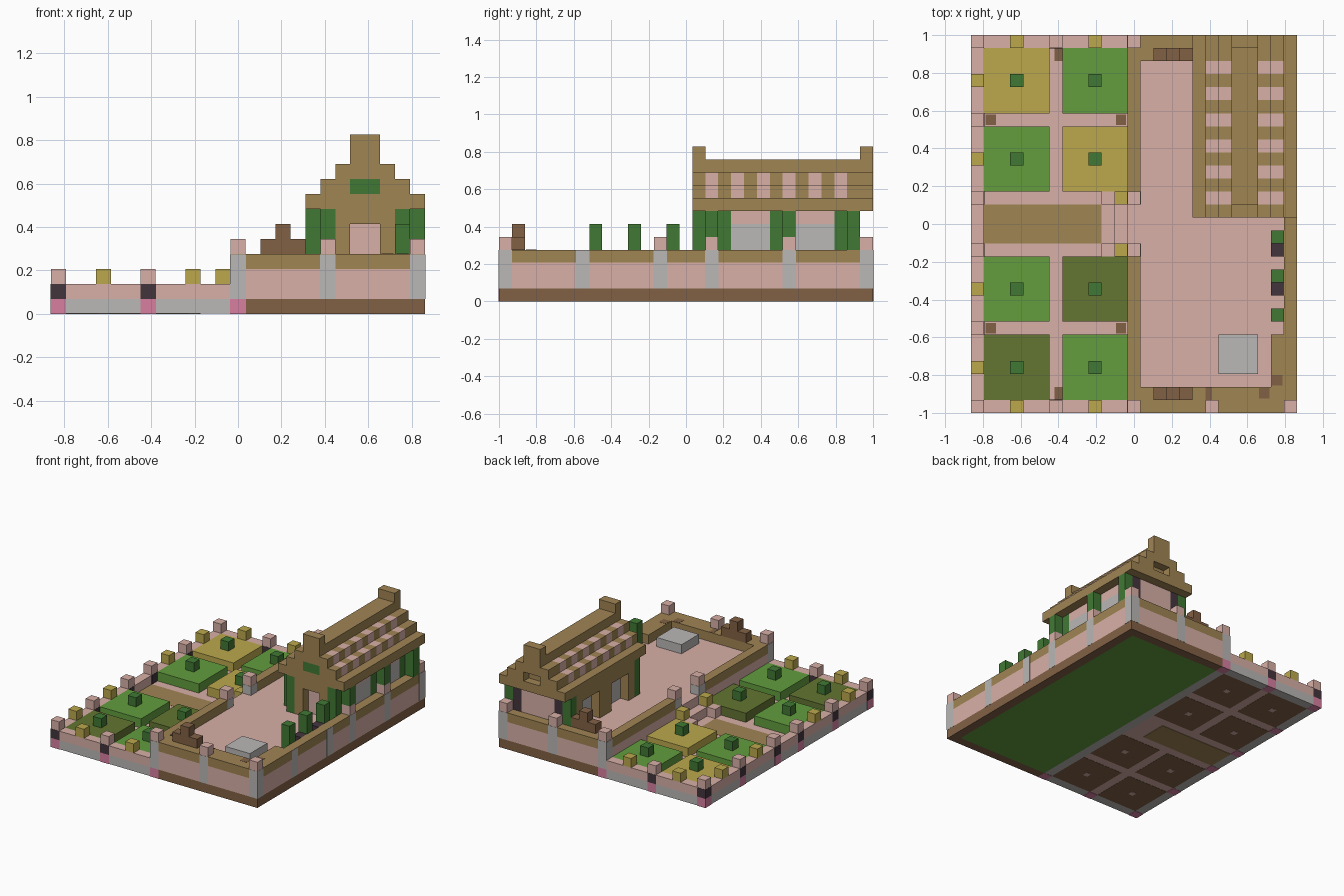
import bpy
import bmesh
from mathutils import Vector

cube = bpy.data.objects.get("Cube")
if cube:
    bpy.data.objects.remove(cube)

UNIT = 2 / 29                      # one block
ORIGIN = Vector((-12.5, -14.5, 0))
EDGE = 0.02                        # tiny overlap so posts sit proud of walls


def material(name, rgb):
    col = [((c / 255 + 0.055) / 1.055) ** 2.4 for c in rgb] + [1]
    m = bpy.data.materials.new(name)
    m.use_nodes = True
    m.diffuse_color = col
    m.node_tree.nodes["Principled BSDF"].inputs["Base Color"].default_value = col
    return m


pink = material("pink_stone", (216, 176, 167))
tan = material("tan_wood", (160, 133, 84))
brown = material("dark_brown", (130, 97, 69))
green = material("leaf_green", (99, 157, 62))
olive = material("olive_green", (99, 117, 50))
yellow = material("yellow", (188, 169, 77))
forest = material("forest_green", (64, 121, 52))
grey = material("grey_stone", (186, 184, 183))
dark = material("charcoal", (67, 53, 61))
magenta = material("magenta", (215, 127, 160))


def blocks(name, mat, boxes):
    """One object from boxes given as (x0, x1, y0, y1, z0, z1) in blocks."""
    bm = bmesh.new()
    for x0, x1, y0, y1, z0, z1 in boxes:
        made = bmesh.ops.create_cube(bm, size=1)["verts"]
        for v in made:
            corner = Vector((x1 if v.co.x > 0 else x0,
                             y1 if v.co.y > 0 else y0,
                             z1 if v.co.z > 0 else z0))
            v.co = (corner + ORIGIN) * UNIT
    mesh = bpy.data.meshes.new(name)
    bm.to_mesh(mesh)
    bm.free()
    mesh.materials.append(mat)
    bpy.context.collection.objects.link(bpy.data.objects.new(name, mesh))


def cells(spots, z0, z1, grow=0.0):
    return [(x - grow, x + 1 + grow, y - grow, y + 1 + grow, z0, z1) for x, y in spots]


FRONT, BACK, MID, RIGHT = 0, 28, 12, 24
posts_y = (0, 6, 12, 16, 22, 28)

# Garden floor, walls and central path
blocks("garden_floor", pink, [(1, 12, 1, 28, 2 * EDGE, 1)])
blocks("garden_path", tan, [(1, 10, 13, 16, 0, 1 + EDGE)])
outline = [(0, 1, 0, 29), (1, 12, 0, 1), (1, 12, 28, 29)]
blocks("garden_wall_base", grey, [w + (EDGE, 1) for w in outline])
blocks("garden_wall", pink, [w + (1, 2) for w in outline])

# Garden posts
garden_posts = [(0, y) for y in posts_y] + [(6, FRONT), (6, BACK)]
blocks("garden_post_feet", magenta, cells(garden_posts, 0, 1, EDGE))
blocks("garden_post_shafts", dark, cells(garden_posts, 1, 2, EDGE))
blocks("garden_post_caps", pink, cells(garden_posts, 2, 3))

# Yellow lamps along the garden walls and beside the stairs
rows = (3, 9, 19, 25)
lamps = [(0, y) for y in rows] + [(x, y) for x in (3, 9) for y in (FRONT, BACK)]
blocks("wall_lamps", yellow, cells(lamps + [(11, 12), (11, 16)], 2, 3))

# Planting beds with a bush in each centre and a drain below
bed_colours = ((olive, green), (green, olive), (green, yellow), (yellow, green))
for y, pair in zip(rows, bed_colours):
    for x, mat in zip((3, 9), pair):
        bed = (x - 2, x + 3, y - 2, y + 3)
        blocks("bed_soil", brown, [bed + (EDGE, 1)])
        blocks("bed_planting", mat, [bed + (1, 2)])
        blocks("bed_bush", forest, cells([(x, y)], 2, 3))
        blocks("bed_drain", pink, cells([(x, y)], 0, 0.5, -0.2))
soil = cells([(1, 6), (1, 22), (11, 6), (11, 22)], 1, 1.1, -0.1)
soil += [(6.4, 7, y, y + 1, 1, 1.1) for y in (1, 27)]
blocks("soil_patches", brown, soil)

# Stairs between garden and terrace
blocks("stairs", pink, [(11, 12, 13, 16, 1, 2), (12, 13, 13, 16, 1, 3)])
blocks("stair_cheeks", pink, [(10, 12, y, y + 1, 1, 2) for y in (12, 16)])

# Middle wall
mid = [(MID, MID + 1, 0, 13), (MID, MID + 1, 16, 29)]
blocks("middle_wall_base", grey, [(MID, MID + 1, 0, 29, EDGE, 1)])
blocks("middle_wall", pink, [w + (1, 3) for w in mid])
blocks("middle_wall_rim", tan, [w + (3, 4) for w in mid])

# Terrace
blocks("terrace_underside", green, [(13, 24, 1, 28, 0, 1)])
blocks("terrace_plinth", brown, [(13, 25, 0, 1, 0, 1), (13, 25, 28, 29, 0, 1),
                                 (24, 25, 1, 28, 0, 1)])
blocks("terrace_body", pink, [(13, 25, 0, 29, 1, 3)])
blocks("terrace_rim", tan, [(13, 25, 0, 2, 3, 4), (13, 18, 27, 29, 3, 4),
                            (18, 25, 28, 29, 3, 4), (24, 25, 2, 28, 3, 4),
                            (23, 24, 2, 6, 3, 4)])
patches = cells([(23, 2), (22, 1)], 4, 4 + EDGE, -0.1)
blocks("rim_patches", brown, patches + [(18, 18.5, 1, 2, 4, 4 + EDGE)])

# Terrace posts, tops level with the rim; some have caps
edge_posts = [(RIGHT, y) for y in posts_y] + [(18, FRONT), (18, BACK)]
mid_posts = [(MID, y) for y in (0, 12, 16, 28)]
blocks("terrace_posts", grey, cells(edge_posts + mid_posts, 1, 4 - EDGE, EDGE))
blocks("middle_post_feet", magenta, cells([(MID, FRONT), (MID, BACK)], 0, 1, EDGE))
capped = [p for p in edge_posts if p not in ((RIGHT, 6), (RIGHT, 12))] + mid_posts
blocks("terrace_post_caps", pink, cells(capped, 4, 5))

# Stepped ornaments on the front and back rims
for y in (1, 27):
    blocks("stepped_ornament", brown, [(14, 17, y, y + 1, 4, 5), (15, 16, y, y + 1, 5, 6)])

# Terrace furniture
blocks("stone_table", grey, [(19, 22, 3, 6, 3, 4)])
blocks("terrace_shrubs", forest, cells([(23, y) for y in (7, 10, 13)], 3, 6))
blocks("shrub_stools", dark, cells([(23, 9), (23, 12)], 3, 4))

# Hall walls: left is a timber arcade, right is green columns
windows = ((18, 21), (23, 26))
blocks("right_columns", forest, [(23, 24, a, b, 3, 7) for a, b in ((15, 18), (21, 23), (26, 27))])
blocks("right_brackets", forest, cells([(24, 16), (24, 22)], 5, 7) + cells([(24, 27)], 4, 7))
blocks("right_lintels", pink, [(23, 24, a, b, 6, 7) for a, b in windows])
blocks("left_columns", tan, [(17, 19, a, b, 3, 7) for a, b in ((17, 18), (21, 23), (26, 27))])
blocks("left_lintels", tan, [(17, 19, a, b, 6, 7) for a, b in windows])
blocks("left_corners", forest, cells([(18, 15), (18, 16), (17, 16), (17, 27)], 3, 7))
blocks("windows", grey, [(x, x + 1, a, b, 3, 6) for x in (18, 23) for a, b in windows])
blocks("inner_front_wall", pink, [(19, 23, 16, 17, 3, 7)])
blocks("back_wall", pink, [(19, 23, 27, 28, 3, 7)])
blocks("back_corner_posts", dark, cells([(18, 27), (23, 27)], 3, 7))
blocks("front_doorway", tan, [(19, 20, 15, 16, 3, 7), (22, 23, 15, 16, 3, 7),
                              (20, 22, 15, 16, 6, 7)])

# Roof: eaves, striped steps and ridge
blocks("roof_eaves", tan, [(17, 25, 15, 29, 7, 8)])
for name, mat, ys in (("roof_pink_stripes", pink, range(16, 28, 2)),
                      ("roof_tan_stripes", tan, range(17, 28, 2))):
    blocks(name, mat, [(18 + s, 24 - s, y, y + 1, 8 + s, 9 + s) for y in ys for s in (0, 1)])
blocks("roof_ridge", tan, [(20, 22, 16, 28, 10, 11)])

# Stepped gables with a central panel
for y in (15, 28):
    blocks("gable", tan, [(18, 20, y, y + 1, 8, 9), (22, 24, y, y + 1, 8, 9),
                          (19, 23, y, y + 1, 9, 10), (20, 22, y, y + 1, 10, 12)])
blocks("front_gable_panel", forest, [(20, 22, 15, 16, 8, 9)])
blocks("back_gable_recess", tan, [(20, 22, 28, 28.1, 8, 9)])
